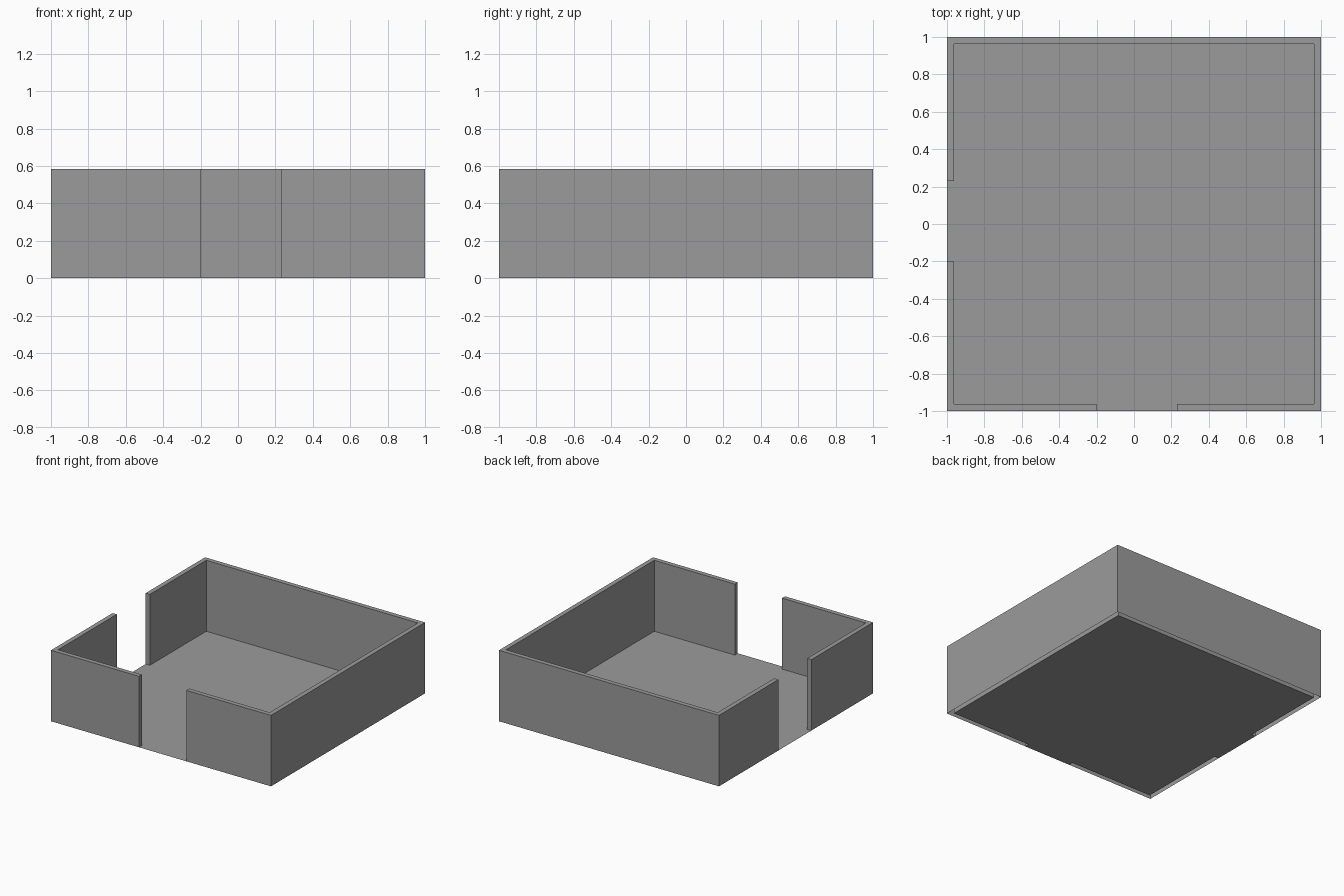
import bpy
import bmesh

cube = bpy.data.objects.get("Cube")
if cube:
    bpy.data.objects.remove(cube, do_unlink=True)

HEIGHT = 0.583
OUT = 1.0            # outer face of the walls
INN = 0.962          # inner face of the walls
DOOR_A, DOOR_B = -0.2, 0.23   # both doorways span this range

grey = bpy.data.materials.new("plain grey")
grey.use_nodes = True
colour = (0.33, 0.33, 0.33, 1)
grey.diffuse_color = colour
grey.node_tree.nodes["Principled BSDF"].inputs["Base Color"].default_value = colour


def build(name, outline, z, wall=False):
    """Flat polygon at height z; walls also get sides down to the ground, open below."""
    bm = bmesh.new()
    top = [bm.verts.new((x, y, z)) for x, y in outline]
    bm.faces.new(top)
    if wall:
        low = [bm.verts.new((x, y, 0)) for x, y in outline]
        for i in range(len(top)):
            j = (i + 1) % len(top)
            bm.faces.new((low[i], low[j], top[j], top[i]))
    mesh = bpy.data.meshes.new(name)
    bm.to_mesh(mesh)
    bm.free()
    mesh.materials.append(grey)
    obj = bpy.data.objects.new(name, mesh)
    bpy.context.collection.objects.link(obj)
    return obj


# Short L-shaped wall at the front right corner
build("corner_wall", [
    (-OUT, -OUT), (DOOR_A, -OUT), (DOOR_A, -INN),
    (-INN, -INN), (-INN, DOOR_A), (-OUT, DOOR_A)], HEIGHT, wall=True)

# Long wall running from the front doorway round to the side doorway
build("long_wall", [
    (DOOR_B, -OUT), (OUT, -OUT), (OUT, OUT), (-OUT, OUT), (-OUT, DOOR_B),
    (-INN, DOOR_B), (-INN, INN), (INN, INN), (INN, -INN), (DOOR_B, -INN)],
    HEIGHT, wall=True)

# Floor inside the walls, reaching out through both doorways
build("floor", [
    (-INN, -INN), (DOOR_A, -INN), (DOOR_A, -OUT), (DOOR_B, -OUT), (DOOR_B, -INN),
    (INN, -INN), (INN, INN), (-INN, INN), (-INN, DOOR_B), (-OUT, DOOR_B),
    (-OUT, DOOR_A), (-INN, DOOR_A)], 0)
